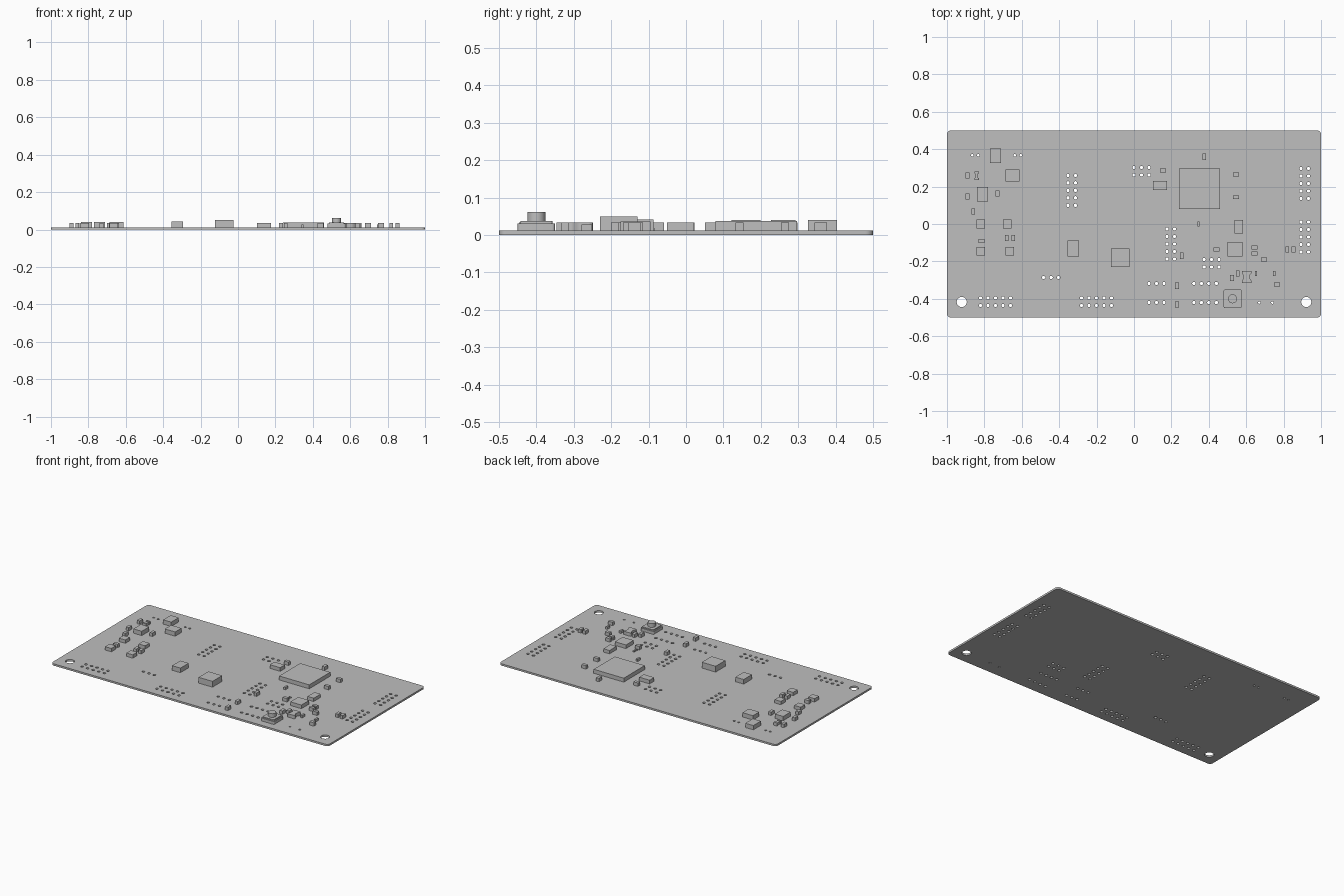
import bpy
import bmesh
from math import cos, sin, pi
from mathutils import Matrix, Vector

cube = bpy.data.objects.get("Cube")
if cube:
    bpy.data.objects.remove(cube, do_unlink=True)

grey = bpy.data.materials.new("plain grey")
grey.use_nodes = True
colour = (0.52, 0.52, 0.52, 1)
grey.diffuse_color = colour
grey.node_tree.nodes["Principled BSDF"].inputs["Base Color"].default_value = colour

BOARD_TOP = 0.012


def add_object(name, mesh):
    mesh.materials.clear()
    mesh.materials.append(grey)
    obj = bpy.data.objects.new(name, mesh)
    bpy.context.scene.collection.objects.link(obj)
    return obj


def box(name, centre, size, top, bottom=BOARD_TOP):
    """Upright block between two heights."""
    bm = bmesh.new()
    place = Matrix.Translation((*centre, (top + bottom) / 2))
    scale = Matrix.Diagonal((*size, top - bottom, 1))
    bmesh.ops.create_cube(bm, size=1, matrix=place @ scale)
    mesh = bpy.data.meshes.new(name)
    bm.to_mesh(mesh)
    bm.free()
    return add_object(name, mesh)


def circle(centre, radius, steps=12):
    return [(centre[0] + radius * cos(2 * pi * i / steps),
             centre[1] + radius * sin(2 * pi * i / steps)) for i in range(steps)]


def rounded_rectangle(centre, size, radius, steps=6):
    points = []
    for quarter, (sx, sy) in enumerate([(1, 1), (-1, 1), (-1, -1), (1, -1)]):
        corner = (centre[0] + sx * (size[0] / 2 - radius),
                  centre[1] + sy * (size[1] / 2 - radius))
        for i in range(steps + 1):
            angle = (quarter + i / steps) * pi / 2
            points.append((corner[0] + radius * cos(angle),
                           corner[1] + radius * sin(angle)))
    return points


def prism(name, outlines, bottom, top):
    """Extrude a filled outline; the further outlines become holes."""
    curve = bpy.data.curves.new(name, "CURVE")
    curve.dimensions = "2D"
    curve.fill_mode = "BOTH"
    curve.extrude = (top - bottom) / 2
    for outline in outlines:
        spline = curve.splines.new("POLY")
        spline.points.add(len(outline) - 1)
        for point, (x, y) in zip(spline.points, outline):
            point.co = (x, y, 0, 1)
        spline.use_cyclic_u = True
    source = bpy.data.objects.new(name + " outline", curve)
    mesh = bpy.data.meshes.new_from_object(source)
    bpy.data.objects.remove(source)
    mesh.transform(Matrix.Translation((0, 0, (top + bottom) / 2)))
    return add_object(name, mesh)


# Board with pin holes in regular grids
PITCH = 0.04
hole_grids = [  # first hole, columns, rows
    ((-.82, -.436), 5, 2), ((-.28, -.436), 5, 2), ((-.353, .1), 2, 5),
    ((0, .262), 3, 2), ((.893, .137), 2, 5), ((.893, -.15), 2, 5),
    ((.177, -.187), 2, 5), ((.375, -.23), 3, 2), ((-.483, -.286), 3, 1),
    ((.08, -.318), 3, 1), ((.08, -.42), 3, 1),
    ((.32, -.318), 4, 1), ((.32, -.42), 4, 1),
]
outlines = [rounded_rectangle((0, 0), (2, 1), 0.02)]
for (x, y), columns, rows in hole_grids:
    for i in range(columns):
        for j in range(rows):
            outlines.append(circle((x + i * PITCH, y + j * PITCH), 0.009))
for spot in [(-.865, .367), (-.832, .367), (-.637, .367), (-.605, .367),
             (.67, -.42), (.74, -.42)]:
    outlines.append(circle(spot, 0.007))
for side in (-1, 1):
    outlines.append(circle((side * 0.921, -0.417), 0.027, 32))
prism("board", outlines, 0, BOARD_TOP)

# Larger packages
box("main_processor", (.35, .188), (.217, .217), .038)
box("power_inductor", (-.073, -.18), (.1, .1), .05)
box("crystal", (-.325, -.13), (.06, .085), .042)
box("memory_chip", (.14, .205), (.075, .048), .036)
box("radio_chip", (.54, -.135), (.08, .08), .036)
box("regulator_chip", (.56, -.015), (.045, .072), .034)
box("rear_left_chip", (-.74, .365), (.058, .078), .04)
box("driver_chip", (-.65, .26), (.075, .065), .04)
box("sensor_chip", (-.81, .16), (.06, .077), .04)


def repeat(name, size, top, centres):
    for number, centre in enumerate(centres, 1):
        box(f"{name}_{number}", centre, size, top)


# Small parts, grouped by footprint
repeat("square_chip", (.046, .046), .034,
       [(-.82, 0), (-.678, 0), (-.82, -.145), (-.665, -.145)])
repeat("upright_chip_resistor", (.02, .033), .034,
       [(-.89, .26), (-.89, .147), (-.73, .163), (-.86, .067), (-.68, -.075),
        (-.645, -.075), (.375, .36), (.255, -.17), (.82, -.137), (.853, -.137),
        (.555, -.265), (.524, -.288), (.23, -.33), (.23, -.43)])
repeat("sideways_chip_resistor", (.032, .021), .034,
       [(-.815, -.09), (.155, .287), (.545, .265), (.545, .143), (.44, -.137),
        (.645, -.125), (.645, -.158), (.695, -.19), (.765, -.323)])
repeat("narrow_diode", (.012, .028), .028, [(.345, 0), (.75, -.265), (.652, -.265)])
repeat("contact_strip", (.015, .004), .018,
       [(.437, -.085), (.437, -.1), (.437, -.115)])

# Capacitor with two raised end caps
box("capacitor_body", (-.842, .258), (.018, .045), .03)
for end in (-1, 1):
    box("capacitor_end", (-.842, .258 + end * .018), (.024, .011), .033)

# Filter with a waisted outline
half = [(.025, -.033), (.025, -.018), (.018, -.01), (.018, .01), (.025, .018), (.025, .033)]
waisted = half + [(-x, -y) for x, y in half]
prism("waisted_filter", [[(x + .602, y - .283) for x, y in waisted]], BOARD_TOP, .034)

# Push button with a stepped cover and round plunger
button = (.527, -.4)
prism("button_base", [rounded_rectangle(button, (.095, .1), .008)], BOARD_TOP, .031)
prism("button_cover", [rounded_rectangle(button, (.082, .086), .006)], .031, .038)
prism("button_plunger", [circle(button, .024, 32)], .038, .062)
